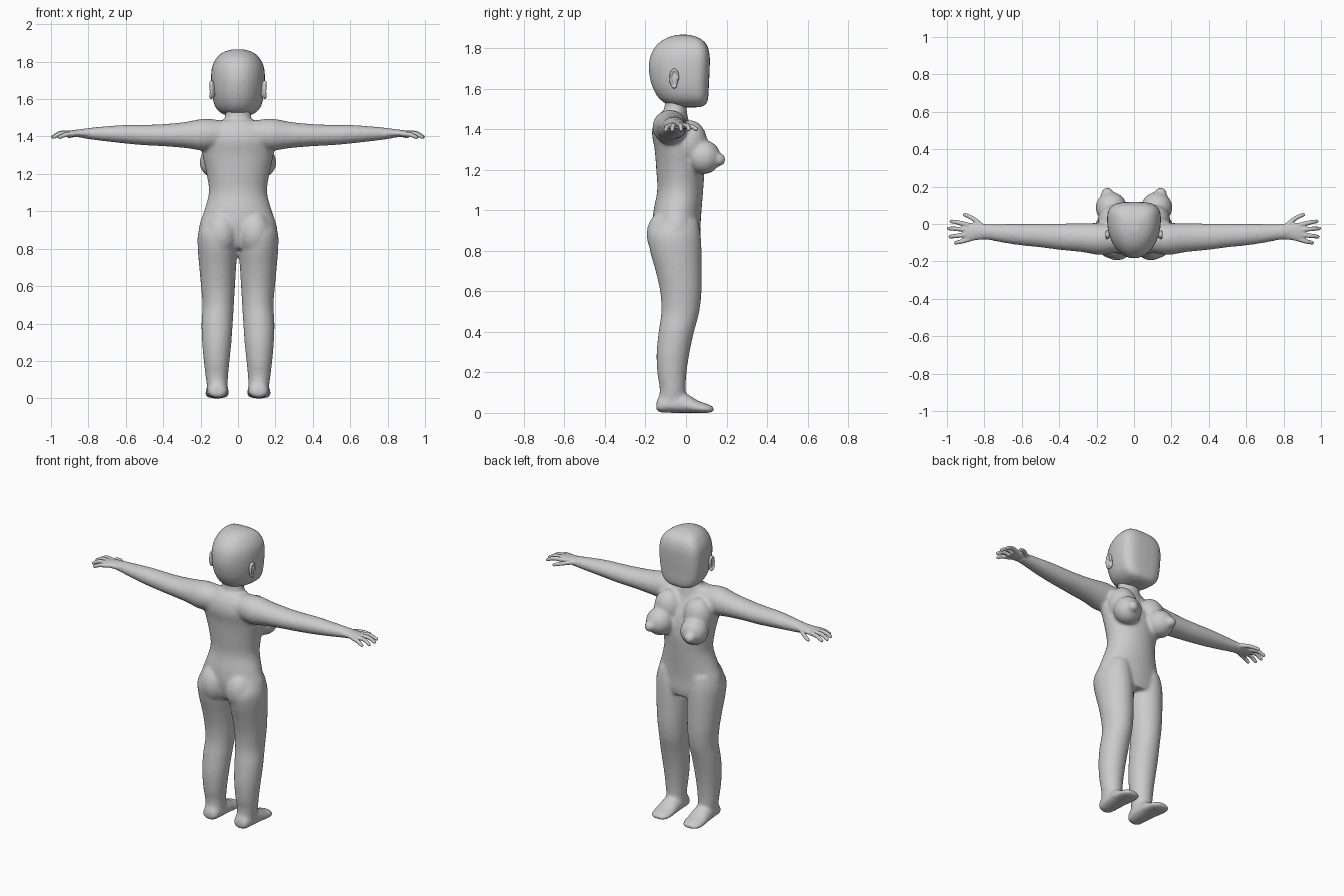
import bpy, bmesh, math
from mathutils import Vector, Matrix


def spline(rows, steps=6):
    """Catmull-Rom interpolation through rows of numbers."""
    out = []
    for i in range(len(rows) - 1):
        quad = (rows[max(i - 1, 0)], rows[i], rows[i + 1], rows[min(i + 2, len(rows) - 1)])
        for k in range(steps):
            t = k / steps
            out.append([0.5 * (2 * b + (c - a) * t + (2 * a - 5 * b + 4 * c - d) * t * t
                               + (3 * b - a - 3 * c + d) * t ** 3) for a, b, c, d in zip(*quad)])
    return out + [list(rows[-1])]


def loft(bm, rows, axis, side=1, split=0.5, power=2.0, n=32):
    """Rows: position, u0, u1, v0, v1. Rings across the axis, closed at both ends."""
    rings = []
    for t, u0, u1, v0, v1 in spline(rows):
        uc, vc = (u0 + u1) / 2, v0 + (v1 - v0) * split
        ring = []
        for k in range(n):
            a = 2 * math.pi * k / n
            c, s = math.cos(a), math.sin(a)
            e = 2 / power if s > 0 else 1.0
            u = uc + (u1 - u0) / 2 * math.copysign(abs(c) ** e, c)
            v = vc + ((v1 - vc) if s > 0 else (vc - v0)) * math.copysign(abs(s) ** e, s)
            p = {'x': (t, u, v), 'y': (u, t, v), 'z': (u, v, t)}[axis]
            ring.append(bm.verts.new((p[0] * side, p[1], p[2])))
        rings.append(ring)
    for a, b in zip(rings, rings[1:]):
        for k in range(n):
            bm.faces.new((a[k], a[(k + 1) % n], b[(k + 1) % n], b[k]))
    bm.faces.new(rings[0])
    bm.faces.new(rings[-1])


def ball(bm, center, radii, side=1):
    m = Matrix.Translation((center[0] * side, center[1], center[2])) @ Matrix.Diagonal((*radii, 1))
    bmesh.ops.create_uvsphere(bm, u_segments=20, v_segments=12, radius=1, matrix=m)


def finish(name, bm, voxel=None, smooth=0):
    bmesh.ops.recalc_face_normals(bm, faces=bm.faces)
    for f in bm.faces:
        f.smooth = True
    me = bpy.data.meshes.new(name)
    bm.to_mesh(me)
    bm.free()
    ob = bpy.data.objects.new(name, me)
    bpy.context.collection.objects.link(ob)
    if voxel:
        r = ob.modifiers.new("Blend", 'REMESH')
        r.mode, r.voxel_size, r.use_smooth_shade = 'VOXEL', voxel, True
        s = ob.modifiers.new("Smooth", 'SMOOTH')
        s.factor, s.iterations = 0.5, smooth
    return ob


# Torso and neck
body = bmesh.new()
loft(body, [(0.80, -0.16, 0.16, -0.13, 0.065), (0.84, -0.205, 0.205, -0.15, 0.072),
            (0.92, -0.208, 0.208, -0.165, 0.072), (1.0, -0.182, 0.182, -0.16, 0.077),
            (1.1, -0.156, 0.156, -0.142, 0.085), (1.2, -0.168, 0.168, -0.147, 0.09),
            (1.3, -0.19, 0.19, -0.155, 0.075), (1.38, -0.2, 0.2, -0.168, 0.04),
            (1.44, -0.19, 0.19, -0.155, 0.01), (1.485, -0.11, 0.11, -0.125, -0.01)], 'z')
loft(body, [(1.42, -0.11, 0.11, -0.14, 0.02), (1.48, -0.08, 0.08, -0.115, 0.005),
            (1.52, -0.068, 0.068, -0.105, 0.005), (1.6, -0.07, 0.07, -0.1, 0.01)], 'z')

for s in (1, -1):
    # Legs
    loft(body, [(0.06, 0.055, 0.165, -0.135, 0.0), (0.12, 0.053, 0.174, -0.13, -0.002),
                (0.2, 0.045, 0.183, -0.142, 0.003), (0.3, 0.035, 0.192, -0.145, 0.018),
                (0.4, 0.028, 0.195, -0.135, 0.04), (0.5, 0.022, 0.19, -0.122, 0.066),
                (0.6, 0.016, 0.198, -0.128, 0.077), (0.7, 0.01, 0.207, -0.15, 0.078),
                (0.8, 0.004, 0.215, -0.178, 0.077), (0.88, 0.01, 0.214, -0.185, 0.072),
                (0.95, 0.03, 0.19, -0.15, 0.06)], 'z', s)
    # Buttocks
    ball(body, (0.09, -0.1, 0.88), (0.09, 0.095, 0.12), s)
    # Feet
    loft(body, [(-0.147, 0.085, 0.135, 0.015, 0.05), (-0.13, 0.062, 0.158, 0.003, 0.085),
                (-0.08, 0.053, 0.166, 0.0, 0.11), (0.0, 0.05, 0.172, 0.0, 0.095),
                (0.06, 0.048, 0.176, 0.0, 0.06), (0.11, 0.055, 0.17, 0.0, 0.043),
                (0.137, 0.08, 0.145, 0.008, 0.028)], 'y', s, split=0.35)
    # Chest
    ball(body, (0.105, 0.02, 1.335), (0.09, 0.085, 0.11), s)
    ball(body, (0.122, 0.088, 1.262), (0.084, 0.084, 0.084), s)
    ball(body, (0.143, 0.158, 1.25), (0.034, 0.038, 0.034), s)
    # Arms
    loft(body, [(0.08, -0.15, 0.0, 1.34, 1.485), (0.18, -0.165, 0.005, 1.325, 1.495),
                (0.28, -0.15, 0.004, 1.338, 1.478), (0.4, -0.138, 0.002, 1.348, 1.466),
                (0.5, -0.125, 0.002, 1.353, 1.463), (0.6, -0.115, 0.001, 1.362, 1.462),
                (0.7, -0.1, 0.0, 1.373, 1.455), (0.78, -0.085, 0.0, 1.383, 1.448),
                (0.84, -0.08, 0.0, 1.392, 1.44)], 'x', s)
finish("body", body, 0.009, 10)

# Hands: palm plus tapering fingers
for s, name in ((1, "left_hand"), (-1, "right_hand")):
    hand = bmesh.new()
    loft(hand, [(0.77, -0.083, -0.004, 1.389, 1.444), (0.83, -0.084, 0.004, 1.394, 1.44),
                (0.88, -0.092, 0.006, 1.398, 1.434), (0.915, -0.085, 0.0, 1.401, 1.428)], 'x', s)
    fingers = [((0.81, -0.015, 1.418), (0.86, 0.028, 1.412), (0.905, 0.05, 1.4)),
               ((0.89, -0.006, 1.417), (0.94, 0.008, 1.416), (0.977, 0.014, 1.4)),
               ((0.89, -0.031, 1.418), (0.95, -0.026, 1.418), (0.99, -0.024, 1.398)),
               ((0.89, -0.056, 1.417), (0.945, -0.063, 1.416), (0.983, -0.068, 1.397)),
               ((0.88, -0.08, 1.414), (0.92, -0.093, 1.41), (0.953, -0.1, 1.396))]
    for path in fingers:
        pts = spline(path, 7)
        for i, p in enumerate(pts):
            r = 0.0145 - 0.0045 * i / (len(pts) - 1)
            ball(hand, p, (r, r, r), s)
    finish(name, hand, 0.004, 3)

# Head: flat faced, tapering to the back
head = bmesh.new()
loft(head, [(1.508, -0.045, 0.045, -0.06, 0.07), (1.525, -0.09, 0.09, -0.1, 0.1),
            (1.56, -0.122, 0.122, -0.14, 0.11), (1.62, -0.138, 0.138, -0.17, 0.113),
            (1.7, -0.144, 0.144, -0.184, 0.117), (1.77, -0.139, 0.139, -0.173, 0.116),
            (1.82, -0.115, 0.115, -0.14, 0.1), (1.85, -0.08, 0.08, -0.095, 0.065),
            (1.866, -0.03, 0.03, -0.045, 0.015)], 'z', split=0.68, power=3.2)
finish("head", head, 0.009, 5)

# Ears: a flattened lobe with a raised rim
for s, name in ((1, "left_ear"), (-1, "right_ear")):
    ear = bmesh.new()
    ball(ear, (0.133, -0.055, 1.65), (0.014, 0.018, 0.042), s)
    for k in range(18):
        a = math.radians(-110 + 290 * k / 17)
        ball(ear, (0.143, -0.058 - 0.018 * math.cos(a), 1.65 + 0.042 * math.sin(a)),
             (0.010, 0.007, 0.008), s)
    finish(name, ear, 0.004, 2)
